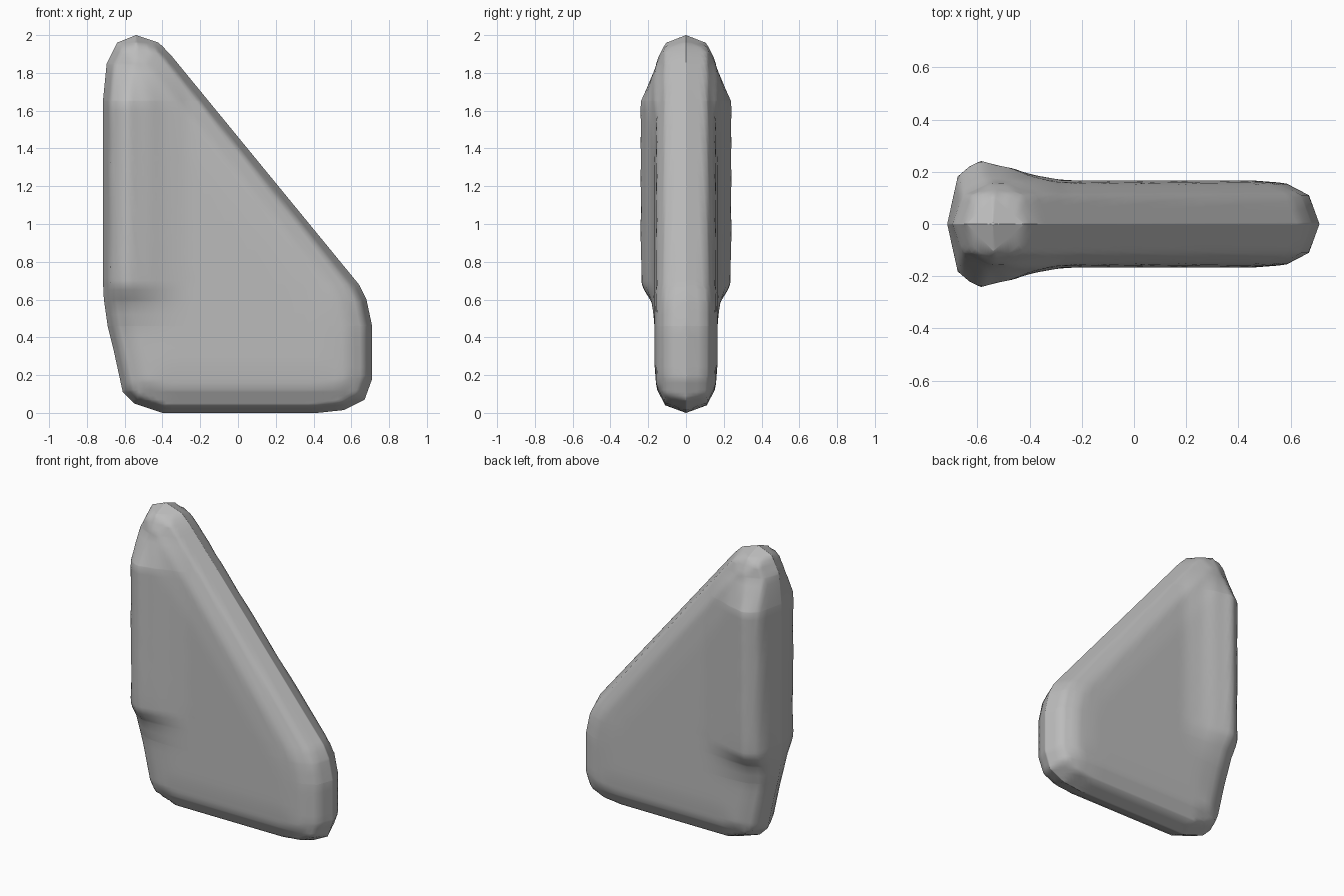
import bpy, bmesh, math
from mathutils import Vector
from mathutils.geometry import intersect_point_line

if "Cube" in bpy.data.objects:
    bpy.data.objects.remove(bpy.data.objects["Cube"])

# Panel outline: (height, x) down each edge
REAR = [(0, -.4), (.05, -.55), (.11, -.61), (.34, -.66), (.46, -.69), (.6, -.71),
        (.7, -.715), (1.65, -.715), (1.85, -.695), (1.96, -.64), (2, -.54)]
SLOPE = [(0, .42), (.015, .56), (.07, .67), (.18, .71), (.46, .71), (.6, .68),
         (.68, .64), (1.9, -.36), (1.96, -.42), (2, -.54)]
# Half thickness by distance from the rim, and the swelling along the rear edge
RIM = [(0, 0), (.04, .11), (.13, .157), (.26, .167)]
SWELL_X = [(-.63, .65), (-.53, .4), (-.47, .29), (-.4, .14), (-.27, 0)]
SWELL_Z = [(.45, 0), (.58, .3), (.67, .95), (.75, 1), (1.65, 1), (1.84, 0)]
COLUMNS = 36


def lerp(table, t):
    if t <= table[0][0]:
        return table[0][1]
    for (a, va), (b, vb) in zip(table, table[1:]):
        if t <= b:
            return va + (vb - va) * (t - a) / (b - a)
    return table[-1][1]


loop = [Vector((x, 0, z)) for z, x in REAR + SLOPE[::-1]]


def rim_distance(p):
    best = 9
    for a, b in zip(loop, loop[1:] + loop[:1]):
        if (b - a).length > 0.0001:
            q, t = intersect_point_line(p, a, b)
            q = a if t < 0 else b if t > 1 else q
            best = min(best, (p - q).length)
    return best


def half_thickness(p):
    swell = lerp(SWELL_X, p.x) * lerp(SWELL_Z, p.z)
    return lerp(RIM, rim_distance(p)) * (1 + swell)


# Rows follow the outline corners, closer together at both ends
rows = {round(1 - math.cos(math.pi * i / 44), 4) for i in range(45)}
rows |= {z for z, x in REAR + SLOPE}
rows = sorted(rows)

# Front and back skins, welded along the rim
bm = bmesh.new()
for side in (-1, 1):
    grid = []
    for z in rows:
        left, right = lerp(REAR, z), lerp(SLOPE, z)
        line = []
        for i in range(COLUMNS + 1):
            t = (1 - math.cos(math.pi * i / COLUMNS)) / 2
            p = Vector((left + (right - left) * t, 0, z))
            p.y = side * half_thickness(p)
            line.append(bm.verts.new(p))
        grid.append(line)
    for lo, hi in zip(grid, grid[1:]):
        for i in range(COLUMNS):
            bm.faces.new((lo[i], lo[i + 1], hi[i + 1], hi[i]))
bmesh.ops.remove_doubles(bm, verts=bm.verts, dist=0.0005)
bmesh.ops.recalc_face_normals(bm, faces=bm.faces)
for face in bm.faces:
    face.smooth = True

mesh = bpy.data.meshes.new("tapered_panel")
bm.to_mesh(mesh)
bm.free()
panel = bpy.data.objects.new("tapered_panel", mesh)
bpy.context.collection.objects.link(panel)

# Plain grey finish
grey = bpy.data.materials.new("grey")
grey.use_nodes = True
colour = (.5, .5, .5, 1)
grey.diffuse_color = colour
grey.node_tree.nodes["Principled BSDF"].inputs["Base Color"].default_value = colour
mesh.materials.append(grey)
